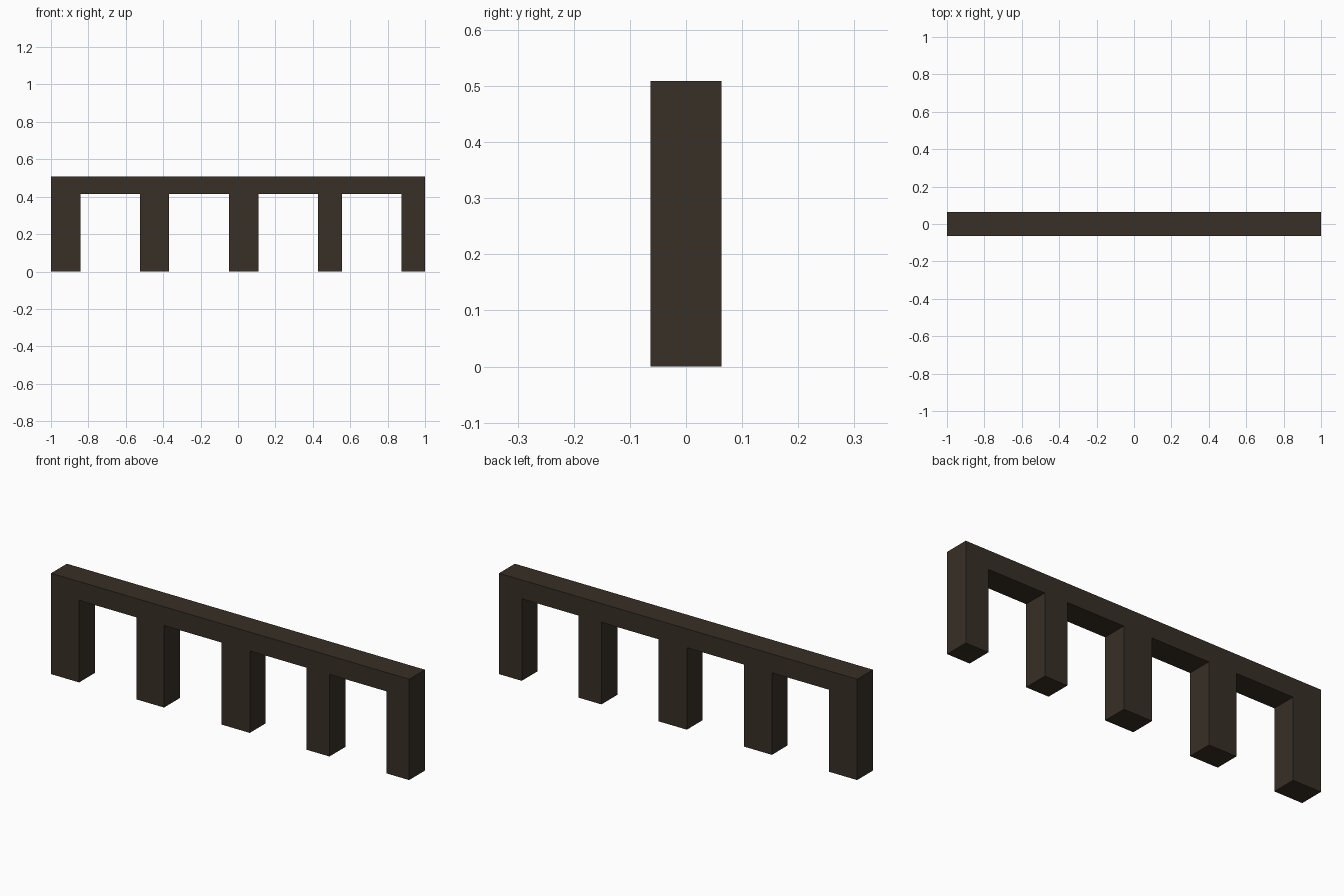
import bpy
import bmesh

if "Cube" in bpy.data.objects:
    bpy.data.objects.remove(bpy.data.objects["Cube"])

HALF_DEPTH = 0.063
TOP, UNDERSIDE = 0.509, 0.414
# left and right edge of each post
POSTS = [(-1.0, -0.843), (-0.524, -0.369), (-0.049, 0.11), (0.428, 0.555), (0.873, 1.0)]

wood = bpy.data.materials.new("dark brown wood")
wood.diffuse_color = (0.040, 0.029, 0.019, 1.0)
wood.use_nodes = True
wood.node_tree.nodes["Principled BSDF"].inputs["Base Color"].default_value = wood.diffuse_color

# comb-shaped front outline: posts below, beam along the top
outline = []
for left, right in POSTS:
    outline += [(left, UNDERSIDE), (left, 0), (right, 0), (right, UNDERSIDE)]
outline = outline[1:-1] + [(1.0, TOP), (-1.0, TOP)]

# extrude the outline through the depth
bm = bmesh.new()
front = bm.faces.new([bm.verts.new((x, -HALF_DEPTH, z)) for x, z in outline])
result = bmesh.ops.extrude_face_region(bm, geom=[front], use_keep_orig=True)
moved = [g for g in result["geom"] if isinstance(g, bmesh.types.BMVert)]
bmesh.ops.translate(bm, verts=moved, vec=(0, 2 * HALF_DEPTH, 0))
bmesh.ops.recalc_face_normals(bm, faces=bm.faces)

mesh = bpy.data.meshes.new("beam_with_posts")
bm.to_mesh(mesh)
bm.free()
mesh.materials.append(wood)
bpy.context.collection.objects.link(bpy.data.objects.new("beam_with_posts", mesh))
